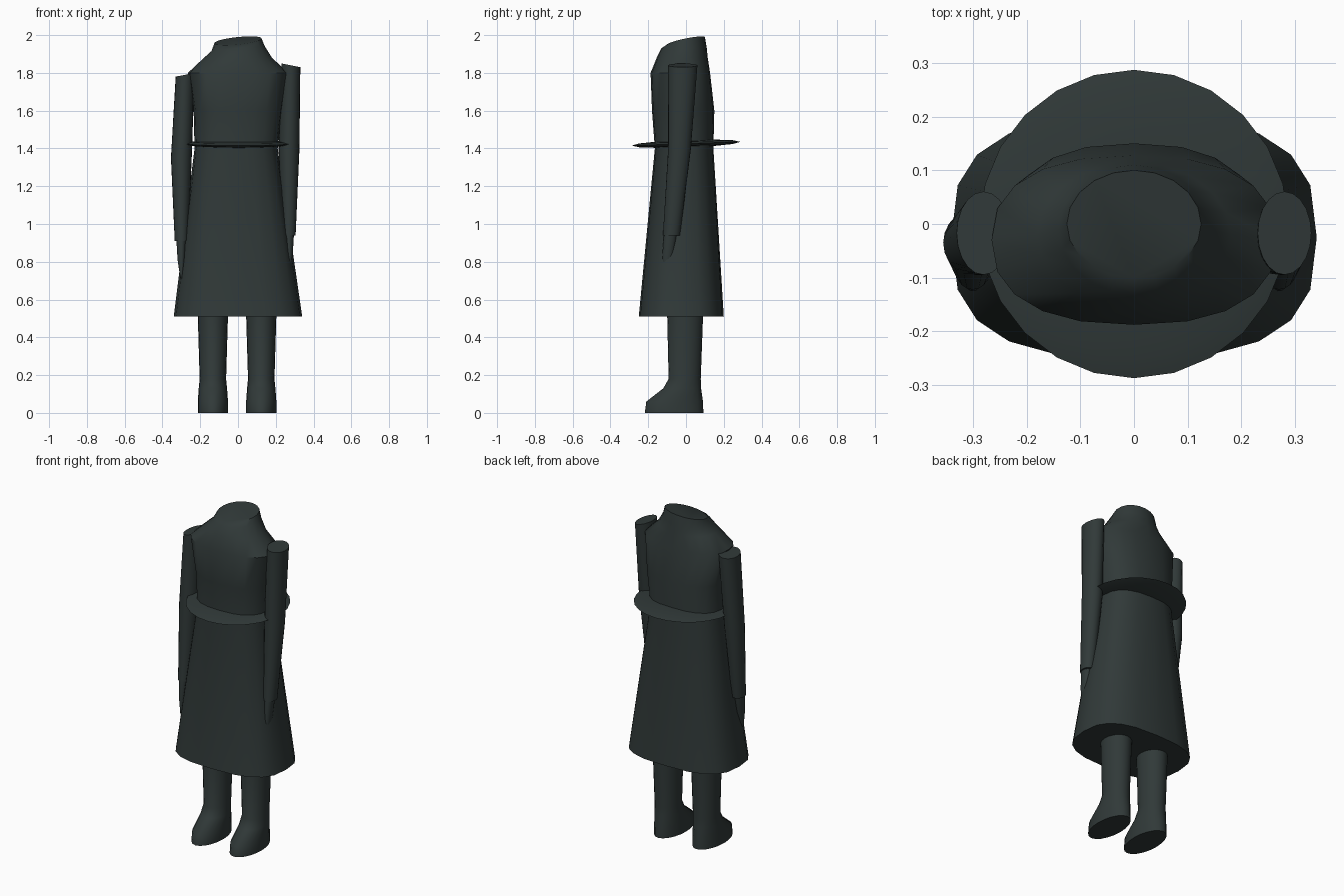
import bpy, bmesh
from math import cos, sin, pi, radians, copysign
from mathutils import Vector

cube = bpy.data.objects.get("Cube")
if cube:
    bpy.data.objects.remove(cube, do_unlink=True)

# one dark slate colour for the whole figure
slate = bpy.data.materials.new("dark_slate")
slate.use_nodes = True
colour = (0.03, 0.041, 0.04, 1)
slate.diffuse_color = colour
slate.node_tree.nodes["Principled BSDF"].inputs["Base Color"].default_value = colour


def ring(height, width, depth, x=0, y=0, power=2, slope_x=0, slope_y=0, sides=20):
    """Return a closed superellipse cross-section, optionally sloped."""
    points = []
    for step in range(sides):
        angle = 2 * pi * step / sides
        c, s = cos(angle), sin(angle)
        dx = width / 2 * copysign(abs(c) ** (2 / power), c)
        dy = depth / 2 * copysign(abs(s) ** (2 / power), s)
        points.append(Vector((x + dx, y + dy, height + slope_x * dx + slope_y * dy)))
    return points


def loft(name, *rings):
    """Skin the cross-sections from bottom to top and close both ends."""
    bm = bmesh.new()
    loops = [[bm.verts.new(point) for point in points] for points in rings]
    for lower, upper in zip(loops, loops[1:]):
        for i in range(len(lower)):
            bm.faces.new((lower[i - 1], lower[i], upper[i], upper[i - 1]))
    bm.faces.new(reversed(loops[0]))
    bm.faces.new(loops[-1])
    bmesh.ops.recalc_face_normals(bm, faces=bm.faces)
    mesh = bpy.data.meshes.new(name)
    bm.to_mesh(mesh)
    bm.free()
    mesh.materials.append(slate)
    part = bpy.data.objects.new(name, mesh)
    bpy.context.collection.objects.link(part)
    bpy.ops.object.select_all(action="DESELECT")
    part.select_set(True)
    bpy.context.view_layer.objects.active = part
    bpy.ops.object.shade_smooth_by_angle(angle=radians(45))
    return part


# long flared coat, rounded shoulders and a sloping collar
loft(
    "coat",
    ring(height=0.51, width=0.68, depth=0.45, y=-0.025, power=2.8),
    ring(height=1.4, width=0.44, depth=0.31, x=-0.01, y=-0.01, power=2.4),
    ring(height=1.6, width=0.47, depth=0.33, y=-0.015, power=2.4),
    ring(height=1.8, width=0.53, depth=0.315, y=-0.03, power=2.4),
    ring(height=1.88, width=0.36, depth=0.27, y=-0.02),
    ring(height=1.93, width=0.28, depth=0.24, y=-0.01, slope_x=0.1),
    ring(height=1.97, width=0.25, depth=0.2, slope_x=0.1, slope_y=0.2),
)

# thin waist disc with a sharp rim, tipped slightly forward
radius = 0.287
profile = [radians(angle) for angle in range(-60, 61, 30)]
disc = loft("waist_disc", *[
    ring(height=0.02 * sin(a), width=2 * radius * cos(a), depth=2 * radius * cos(a), sides=24)
    for a in profile
])
disc.location.z = 1.425
disc.rotation_euler.x = radians(2)

# hanging sleeves, the model's right shoulder sitting slightly lower
for side, sign, shoulder, cuff, outward in (
    ("right", -1, 1.79, 0.91, 0.01),
    ("left", 1, 1.84, 0.94, -0.02),
):
    elbow = (shoulder + cuff) / 2
    reach = sign * (0.29 + outward)
    loft(
        side + "_sleeve",
        ring(height=cuff, width=0.07, depth=0.09, x=reach, y=-0.077),
        ring(height=elbow, width=0.11, depth=0.12, x=reach, y=-0.035),
        ring(height=shoulder, width=0.1, depth=0.155, x=sign * 0.28,
             y=-0.017, slope_x=-sign * 0.2),
    )

    # slim hand tapering below the cuff
    loft(
        side + "_hand",
        ring(height=cuff - 0.2, width=0.01, depth=0.02, x=reach, y=-0.11),
        ring(height=cuff - 0.1, width=0.04, depth=0.06, x=reach, y=-0.095),
        ring(height=cuff + 0.03, width=0.055, depth=0.07, x=reach, y=-0.08),
    )

# booted legs, with the toe running forward from a straight heel
for side, x in (("right", -0.133), ("left", 0.123)):
    loft(
        side + "_leg",
        ring(height=0, width=0.16, depth=0.31, x=x, y=-0.063),
        ring(height=0.06, width=0.16, depth=0.3, x=x, y=-0.06),
        ring(height=0.13, width=0.15, depth=0.2, x=x, y=-0.02),
        ring(height=0.18, width=0.14, depth=0.17, x=x, y=-0.007),
        ring(height=0.6, width=0.165, depth=0.195, x=x, y=-0.004),
    )
